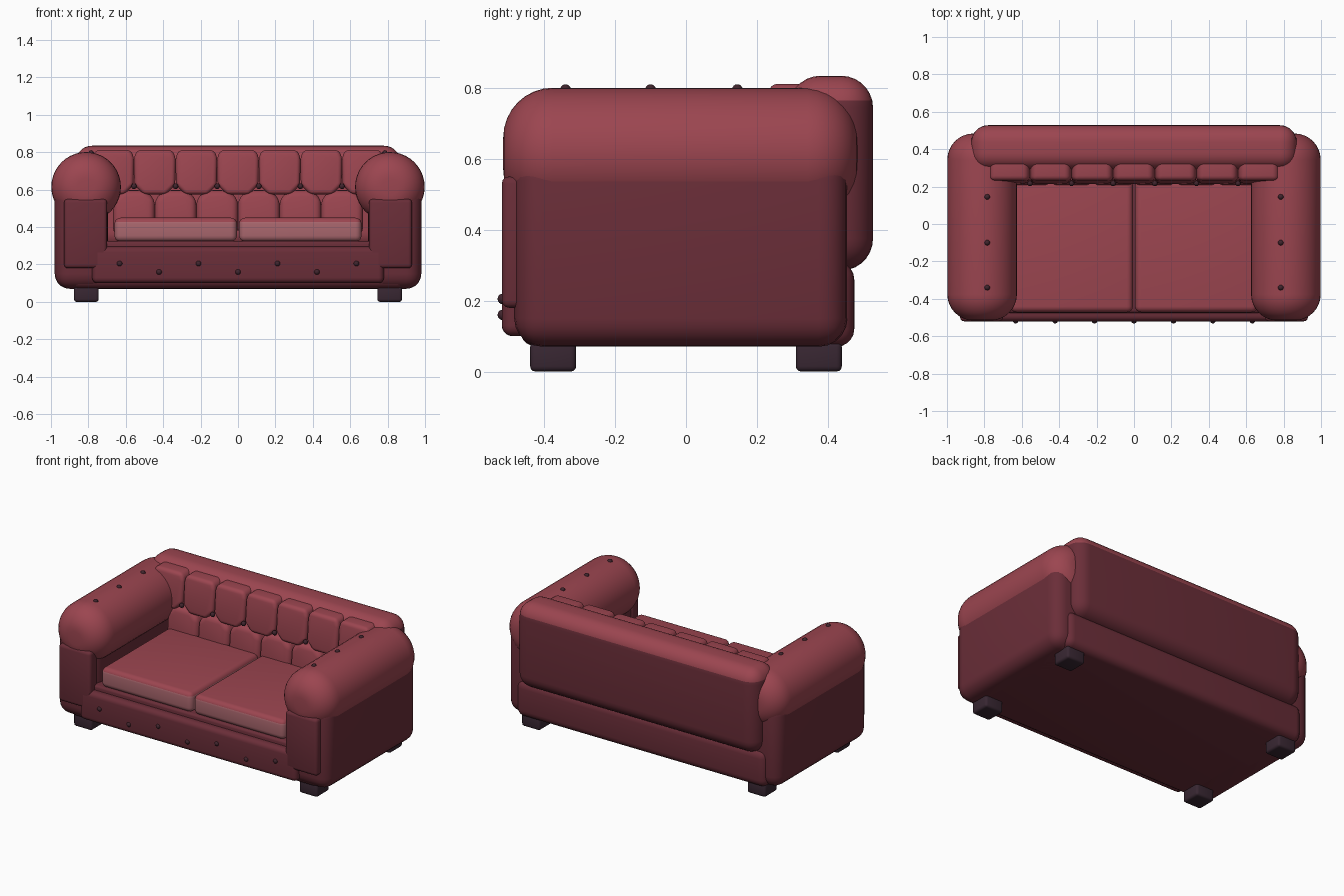
import bpy, bmesh, math
from mathutils import Matrix

if "Cube" in bpy.data.objects:
    bpy.data.objects.remove(bpy.data.objects["Cube"])


def material(name, rgb):
    m = bpy.data.materials.new(name)
    m.diffuse_color = (*rgb, 1)
    m.use_nodes = True
    m.node_tree.nodes["Principled BSDF"].inputs["Base Color"].default_value = m.diffuse_color
    return m


RED = material("red leather", (0.33, 0.060, 0.080))
DARK = material("dark red leather", (0.145, 0.027, 0.040))
PINK = material("pale red leather", (0.40, 0.135, 0.155))
FOOT = material("dark wood", (0.040, 0.020, 0.032))
STUD = material("button", (0.050, 0.018, 0.026))


def finish(bm, name, mats, rule=None):
    bmesh.ops.recalc_face_normals(bm, faces=bm.faces)
    bm.normal_update()
    if rule:
        for f in bm.faces:
            f.material_index = rule(f.calc_center_median(), f.normal)
    me = bpy.data.meshes.new(name)
    bm.to_mesh(me)
    bm.free()
    for m in mats:
        me.materials.append(m)
    ob = bpy.data.objects.new(name, me)
    bpy.context.collection.objects.link(ob)
    bpy.ops.object.select_all(action='DESELECT')
    ob.select_set(True)
    bpy.context.view_layer.objects.active = ob
    bpy.ops.object.shade_smooth_by_angle(angle=math.radians(35))
    return ob


def soften(bm, radius, segments, edges=None):
    bmesh.ops.bevel(bm, geom=list(edges or bm.edges), offset=radius, segments=segments,
                    profile=0.5, affect='EDGES', clamp_overlap=True)


def box(name, x, y, z, radius, mats, rule=None, segments=5):
    """Rounded box from its x, y and z ranges."""
    bm = bmesh.new()
    bmesh.ops.create_cube(bm, size=1)
    for v in bm.verts:
        v.co = [(a + b) / 2 + c * (b - a) for c, (a, b) in zip(v.co, (x, y, z))]
    soften(bm, radius, segments)
    return finish(bm, name, mats, rule)


def pad(name, cx, outline, y0, y1, lean):
    """Tufted pad: an outline in x and z, given depth, rounded and leaned back."""
    bm = bmesh.new()
    face = bm.faces.new([bm.verts.new((cx + px, y0, pz)) for px, pz in outline])
    out = bmesh.ops.extrude_face_region(bm, geom=[face])
    for v in out["geom"]:
        if isinstance(v, bmesh.types.BMVert):
            v.co.y = y1
    soften(bm, 0.035, 4)
    zmin = min(v.co.z for v in bm.verts)
    for v in bm.verts:
        v.co.y += lean * (v.co.z - zmin)
    return finish(bm, name, [RED])


def button(name, x, y, z):
    bm = bmesh.new()
    bmesh.ops.create_uvsphere(bm, u_segments=14, v_segments=8, radius=0.015,
                              matrix=Matrix.Translation((x, y, z)))
    return finish(bm, name, [STUD])


# Base, seat deck and front rail
box("base", (-0.90, 0.90), (-0.47, 0.475), (0.07, 0.31), 0.05, [DARK])
box("seat_deck", (-0.72, 0.72), (-0.475, 0.32), (0.22, 0.325), 0.015, [DARK], segments=3)
box("front_rail", (-0.78, 0.78), (-0.52, -0.40), (0.10, 0.295), 0.03, [DARK])

# Backrest: dark rear panel below a red rolled top
box("backrest", (-0.87, 0.87), (0.29, 0.528), (0.285, 0.835), 0.09, [RED, DARK],
    lambda c, n: 1 if c.z < 0.76 and n.y > -0.5 else 0, 7)

for s, side in ((-1, "left"), (1, "right")):
    def span(a, b):
        return tuple(sorted((s * a, s * b)))

    # Arm body, front plate and rolled top
    box(side + "_arm_body", span(0.695, 0.98), (-0.485, 0.455), (0.07, 0.62), 0.08, [DARK])
    box(side + "_arm_front_plate", span(0.70, 0.93), (-0.52, -0.44), (0.18, 0.55), 0.02,
        [DARK], segments=3)
    bm = bmesh.new()
    bmesh.ops.create_cone(bm, cap_ends=True, segments=40, radius1=0.186, radius2=0.186, depth=1.0,
                          matrix=Matrix.Translation((s * 0.812, -0.016, 0.615))
                          @ Matrix.Rotation(math.pi / 2, 4, 'X'))
    rims = [e for e in bm.edges if abs(e.verts[0].co.y - e.verts[1].co.y) < 0.01]
    soften(bm, 0.14, 8, rims)
    finish(bm, side + "_arm_roll", [RED])

    # Seat cushion with a pale border
    box(side + "_seat_cushion", span(0.006, 0.66), (-0.472, 0.235), (0.322, 0.45), 0.032,
        [RED, PINK], lambda c, n: 1 if abs(n.z) < 0.75 and c.z < 0.43 else 0)

    # Feet
    for y, end in ((-0.375, "front"), (0.375, "back")):
        box(f"{side}_{end}_foot", span(0.745, 0.877), (y - 0.065, y + 0.065), (0, 0.085),
            0.015, [FOOT], segments=3)

    # Buttons along the arm top
    for i, y in enumerate((-0.34, -0.10, 0.145)):
        button(f"{side}_arm_button_{i}", s * 0.785, y, 0.796)

# Tufted pads: seven above, six below, buttons at the joints
STEP = 0.2225
UPPER = [(-0.06, 0.575), (0.06, 0.575), (0.109, 0.625), (0.112, 0.77), (0.095, 0.812),
         (-0.095, 0.812), (-0.112, 0.77), (-0.109, 0.625)]
LOWER = [(-0.112, 0.36), (0.112, 0.36), (0.112, 0.55), (0.06, 0.597), (-0.06, 0.597),
         (-0.112, 0.55)]
for i in range(7):
    pad(f"upper_pad_{i}", (i - 3) * STEP, UPPER, 0.212, 0.34, 0.10)
for i in range(6):
    x = (i - 2.5) * STEP
    pad(f"lower_pad_{i}", x, LOWER, 0.20, 0.34, 0.09)
    button(f"back_button_{i}", x, 0.217, 0.618)

# Buttons along the front rail, alternating in height
for i in range(7):
    button(f"rail_button_{i}", (i - 3) * 0.211, -0.517, 0.16 if i % 2 else 0.205)
bpy.data.objects["rail_button_3"].name = "rail_button_middle"
